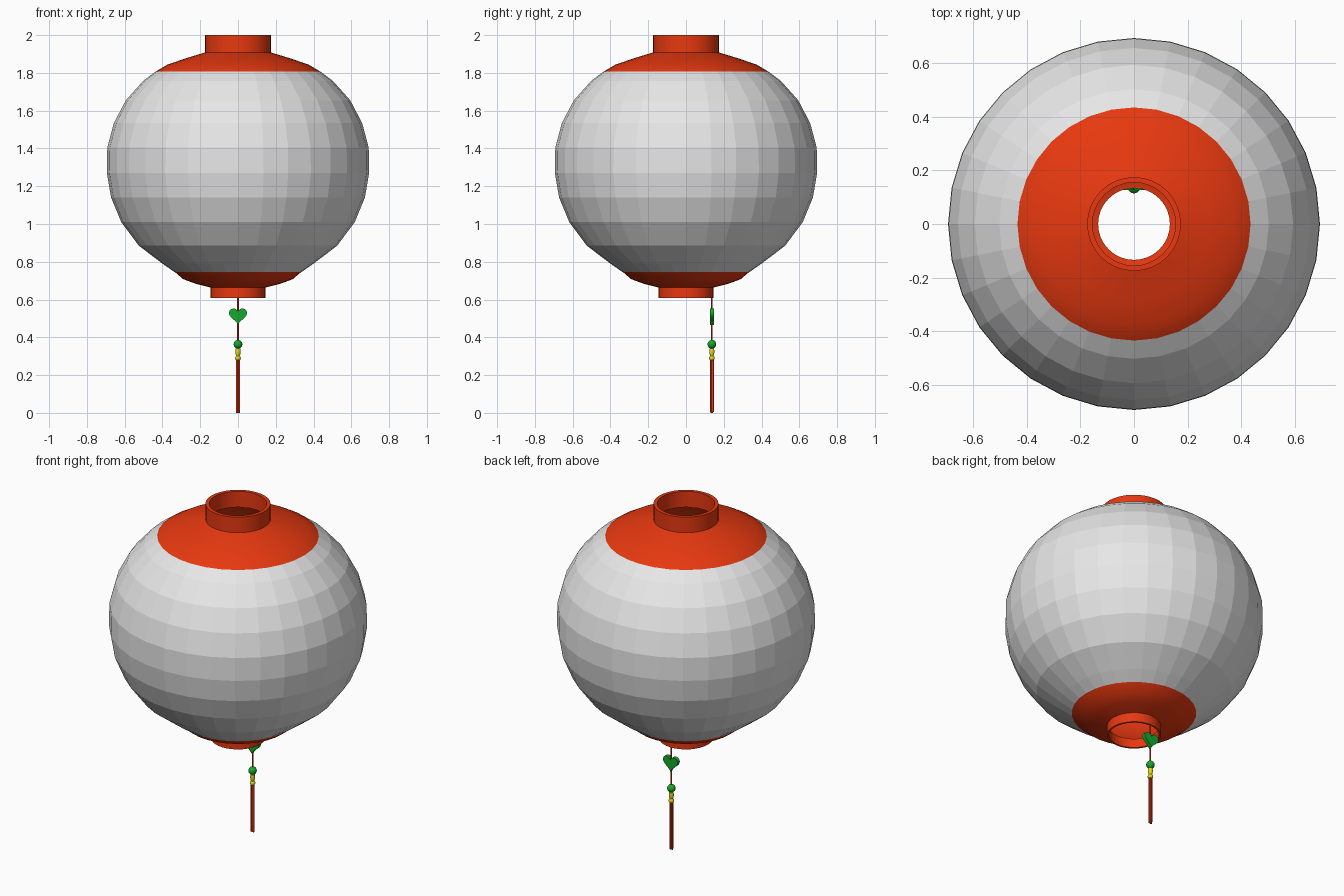
import bpy, bmesh, math
from mathutils import Matrix, Vector

if "Cube" in bpy.data.objects:
    bpy.data.objects.remove(bpy.data.objects["Cube"])


def material(name, rgb):
    m = bpy.data.materials.new(name)
    m.diffuse_color = (*rgb, 1)
    m.use_nodes = True
    m.node_tree.nodes["Principled BSDF"].inputs["Base Color"].default_value = m.diffuse_color
    return m


RED = material("red", (0.8, 0.04, 0.005))
WHITE = material("paper_white", (0.8, 0.8, 0.8))
GREEN = material("jade_green", (0.007, 0.4, 0.025))
YELLOW = material("yellow", (0.8, 0.72, 0.01))


def finish(name, bm, mat, smooth=True):
    bmesh.ops.recalc_face_normals(bm, faces=bm.faces)
    me = bpy.data.meshes.new(name)
    bm.to_mesh(me)
    bm.free()
    me.materials.append(mat)
    ob = bpy.data.objects.new(name, me)
    bpy.context.collection.objects.link(ob)
    if smooth:
        bpy.ops.object.select_all(action='DESELECT')
        ob.select_set(True)
        bpy.context.view_layer.objects.active = ob
        bpy.ops.object.shade_smooth_by_angle(angle=math.radians(35))
    return ob


def lathe(name, profile, mat, smooth=True, n=32, centre=(0, 0)):
    bm = bmesh.new()
    rings = []
    for r, z in profile:
        rings.append([bm.verts.new((centre[0] + r * math.cos(2 * math.pi * i / n),
                                    centre[1] + r * math.sin(2 * math.pi * i / n), z))
                      for i in range(n)])
    for a, b in zip(rings, rings[1:]):
        for i in range(n):
            j = (i + 1) % n
            bm.faces.new((a[i], a[j], b[j], b[i]))
    return finish(name, bm, mat, smooth)


def ball(name, loc, r, mat):
    bm = bmesh.new()
    bmesh.ops.create_uvsphere(bm, u_segments=16, v_segments=10, radius=r,
                              matrix=Matrix.Translation(loc))
    return finish(name, bm, mat)


def rod(name, x, y, z0, z1, r, mat, n=10):
    bm = bmesh.new()
    bmesh.ops.create_cone(bm, cap_ends=True, segments=n, radius1=r, radius2=r, depth=z1 - z0,
                          matrix=Matrix.Translation((x, y, (z0 + z1) / 2)))
    return finish(name, bm, mat)


# Faceted paper shell
shell = [(.335, .745), (.40, .79), (.525, .885), (.618, 1.01), (.672, 1.14), (.694, 1.27),
         (.692, 1.405), (.657, 1.535), (.594, 1.655), (.503, 1.757), (.435, 1.808)]
lathe("paper_shell", shell, WHITE, smooth=False)

# Red body: lower ring and cap, lining inside the shell, upper cap and ring
lining = [(r - .008, z) for r, z in shell[1:-1]]
body = ([(.145, .664), (.134, .662), (.134, .608), (.145, .608), (.145, .664),
         (.225, .684), (.29, .708), (.331, .743)]
        + lining
        + [(.431, 1.81), (.375, 1.843), (.28, 1.876), (.175, 1.908), (.175, 2.0),
           (.155, 2.0), (.155, 1.906), (.175, 1.908)])
lathe("red_body", body, RED)

# Slim ribs under the top cap, inside the lantern
for k in range(8):
    a = math.radians(22.5 + 45 * k)
    d = Vector((math.cos(a), math.sin(a), 0))
    p, q = d * .18 + Vector((0, 0, 1.895)), d * .41 + Vector((0, 0, 1.805))
    bm = bmesh.new()
    rot = (q - p).to_track_quat('Z', 'Y').to_matrix().to_4x4()
    bmesh.ops.create_cone(bm, cap_ends=True, segments=6, radius1=.006, radius2=.006,
                          depth=(q - p).length,
                          matrix=Matrix.Translation((p + q) / 2) @ rot)
    finish("inner_rib", bm, YELLOW)

# Hanging string
Y = .137
rod("string", 0, Y, .28, .66, .004, RED, 8)

# Heart charm
bm = bmesh.new()
pts = []
for i in range(32):
    t = 2 * math.pi * i / 32
    x = 16 * math.sin(t) ** 3
    z = 13 * math.cos(t) - 5 * math.cos(2 * t) - 2 * math.cos(3 * t) - math.cos(4 * t)
    pts.append(bm.verts.new((x * .003, Y - .011, .517 + z * .003)))
face = bm.faces.new(pts)
ext = bmesh.ops.extrude_face_region(bm, geom=[face])
bmesh.ops.translate(bm, vec=(0, .022, 0),
                    verts=[v for v in ext["geom"] if isinstance(v, bmesh.types.BMVert)])
finish("heart_charm", bm, GREEN)

# Beads
ball("green_bead", (0, Y, .363), .023, GREEN)
lathe("yellow_collar", [(0, .345), (.012, .34), (.014, .325), (.012, .31), (.008, .30), (0, .30)],
      YELLOW, n=14, centre=(0, Y))
ball("yellow_bead", (0, Y, .29), .015, YELLOW)

# Tassel strands
rod("tassel_core", 0, Y, 0, .282, .006, RED, 8)
for k in range(6):
    a = math.pi / 3 * k
    rod("tassel_strand", .007 * math.cos(a), Y + .007 * math.sin(a), 0.004 * (k % 3), .282,
        .004, RED, 6)
